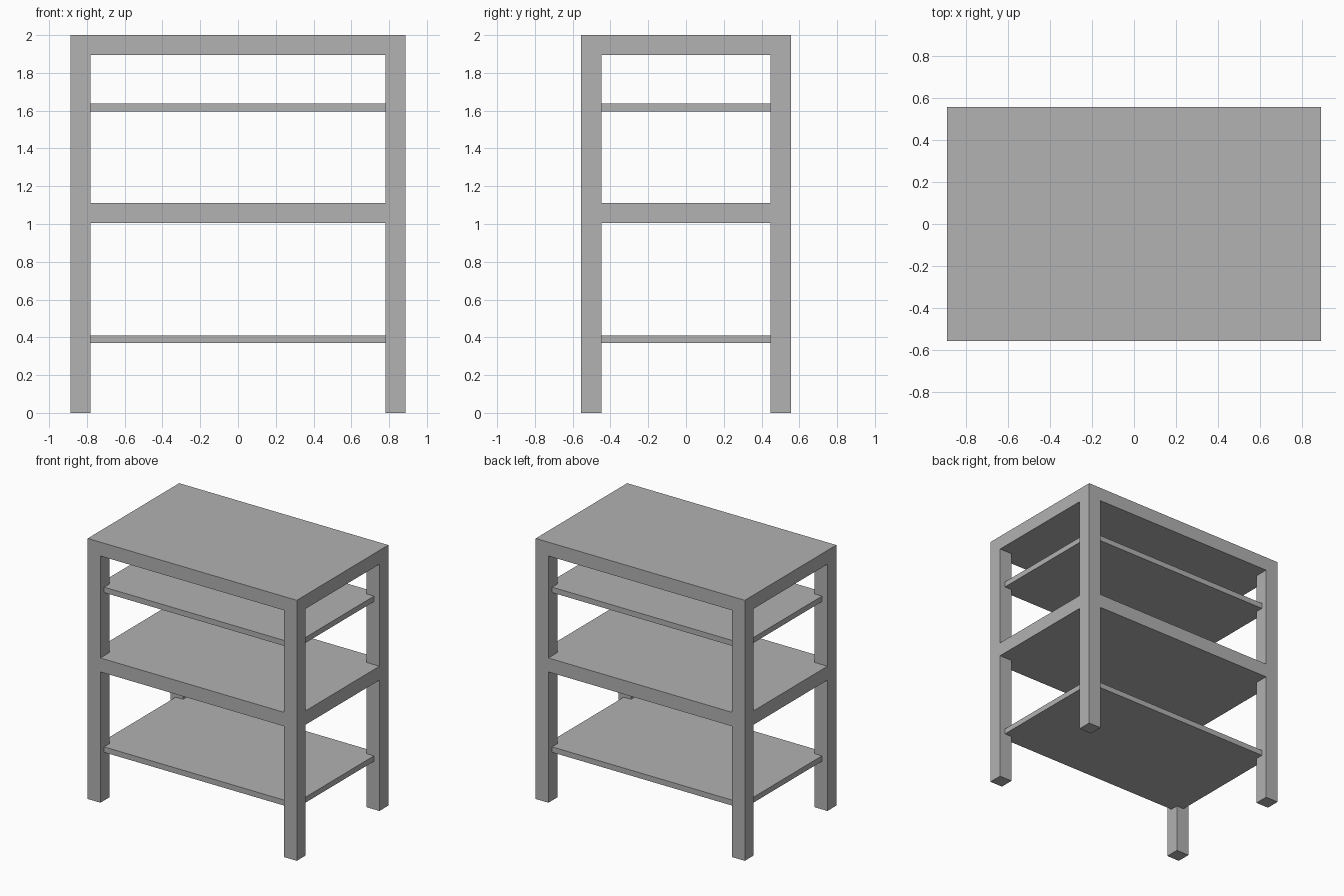
import bpy
import bmesh

cube = bpy.data.objects.get("Cube")
if cube:
    bpy.data.objects.remove(cube, do_unlink=True)

HALF_X, HALF_Y, POST = 0.888, 0.555, 0.108   # outer half sizes, post width
INSET = 0.046                                # thin shelves sit inside the posts

grey = bpy.data.materials.new("Plain grey")
grey.use_nodes = True
colour = (0.445, 0.445, 0.445, 1)
grey.diffuse_color = colour
grey.node_tree.nodes["Principled BSDF"].inputs["Base Color"].default_value = colour


def finish(bm, name):
    mesh = bpy.data.meshes.new(name)
    bmesh.ops.recalc_face_normals(bm, faces=bm.faces)
    bm.to_mesh(mesh)
    bm.free()
    mesh.materials.append(grey)
    obj = bpy.data.objects.new(name, mesh)
    bpy.context.collection.objects.link(obj)
    return obj


# Frame: corner posts, middle deck and top joined as one closed solid
cuts = [
    [-HALF_X, -HALF_X + POST, HALF_X - POST, HALF_X],
    [-HALF_Y, -HALF_Y + POST, HALF_Y - POST, HALF_Y],
    [0, 1.004, 1.111, 1.894, 2.0],
]


def solid(i, j, k):
    if not (0 <= i < 3 and 0 <= j < 3 and 0 <= k < 4):
        return False
    is_deck = k in (1, 3)
    is_post = i != 1 and j != 1
    return is_deck or is_post


bm = bmesh.new()
cells = [(i, j, k) for i in range(3) for j in range(3) for k in range(4)]
for cell in filter(lambda c: solid(*c), cells):
    for axis in range(3):
        u, v = (axis + 1) % 3, (axis + 2) % 3
        for side in (0, 1):
            neighbour = list(cell)
            neighbour[axis] += 2 * side - 1
            if solid(*neighbour):
                continue
            corners = []
            for du, dv in ((0, 0), (1, 0), (1, 1), (0, 1)):
                idx = list(cell)
                idx[axis] += side
                idx[u] += du
                idx[v] += dv
                corners.append(bm.verts.new([cuts[a][idx[a]] for a in range(3)]))
            bm.faces.new(corners)
bmesh.ops.remove_doubles(bm, verts=bm.verts, dist=0.0001)
finish(bm, "frame")

# Thin shelves let into the posts
for name, low, high in (("lower_shelf", 0.369, 0.411), ("upper_shelf", 1.595, 1.637)):
    bm = bmesh.new()
    bmesh.ops.create_cube(bm, size=1)
    size = (2 * (HALF_X - INSET), 2 * (HALF_Y - INSET), high - low)
    bmesh.ops.scale(bm, vec=size, verts=bm.verts)
    bmesh.ops.translate(bm, vec=(0, 0, (low + high) / 2), verts=bm.verts)
    finish(bm, name)
